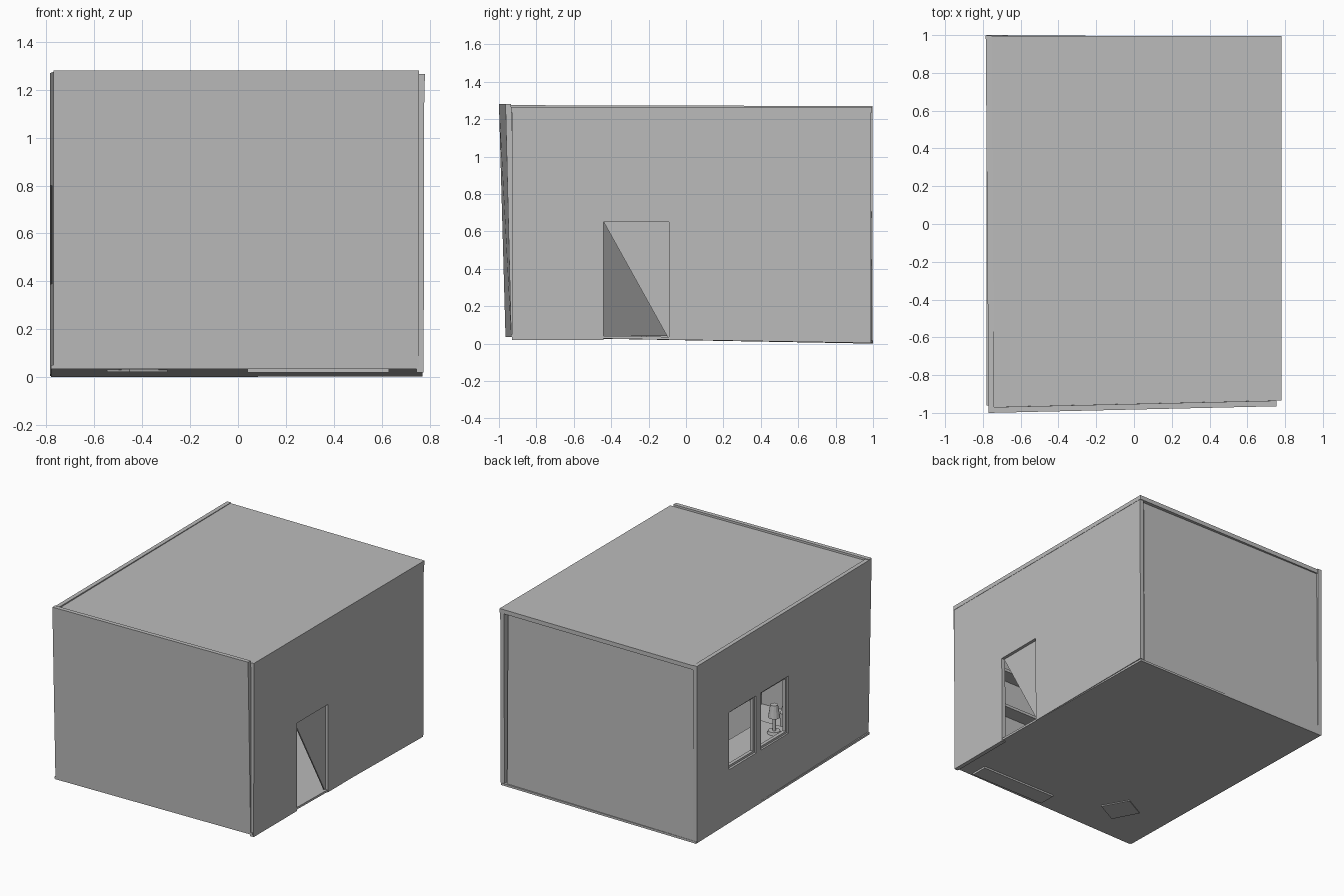
import bpy, bmesh, math
from mathutils import Vector, Matrix

if "Cube" in bpy.data.objects:
    bpy.data.objects.remove(bpy.data.objects["Cube"], do_unlink=True)


def material(name, value):
    m = bpy.data.materials.new(name)
    m.use_nodes = True
    colour = (value, value, value, 1)
    m.diffuse_color = colour
    m.node_tree.nodes["Principled BSDF"].inputs["Base Color"].default_value = colour
    return m


GREY = material("plaster grey", 0.5)


def finish(name, bm):
    bmesh.ops.recalc_face_normals(bm, faces=bm.faces)
    mesh = bpy.data.meshes.new(name)
    bm.to_mesh(mesh)
    bm.free()
    mesh.materials.append(GREY)
    ob = bpy.data.objects.new(name, mesh)
    bpy.context.collection.objects.link(ob)
    return ob


def slab(name, outline, inward):
    """Extrude a flat outline along the inward vector."""
    bm = bmesh.new()
    face = bm.faces.new([bm.verts.new(p) for p in outline])
    new = bmesh.ops.extrude_face_region(bm, geom=[face], use_keep_orig=True)["geom"]
    verts = [v for v in new if isinstance(v, bmesh.types.BMVert)]
    bmesh.ops.translate(bm, verts=verts, vec=Vector(inward))
    return finish(name, bm)


def box(name, xs, ys, zs, turn=0):
    lo, hi = Vector((xs[0], ys[0], zs[0])), Vector((xs[1], ys[1], zs[1]))
    bm = bmesh.new()
    mat = (Matrix.Translation((lo + hi) / 2) @ Matrix.Rotation(turn, 4, "Z")
           @ Matrix.Diagonal((*(hi - lo), 1)))
    bmesh.ops.create_cube(bm, size=1, matrix=mat)
    return finish(name, bm)


def cut(ob, xs, ys, zs):
    """Cut a box-shaped opening and discard the cutter."""
    cutter = box("cutter", xs, ys, zs)
    cutter.hide_render = True
    mod = ob.modifiers.new("opening", "BOOLEAN")
    mod.operation, mod.solver, mod.object = "DIFFERENCE", "EXACT", cutter
    bpy.context.view_layer.objects.active = ob
    bpy.ops.object.modifier_apply(modifier=mod.name)
    bpy.data.objects.remove(cutter, do_unlink=True)


# Shell: slightly crooked slabs
T = 0.03
slab("floor", [(-.78, -.96, .035), (.77, -.935, .035), (.77, .99, .003), (-.78, 1, 0)],
     (0, 0, .015))
slab("roof", [(-.755, -.97, 1.266), (.78, -.935, 1.266), (.78, .995, 1.266),
              (-.765, .995, 1.266)], (0, 0, -T))
slab("front_wall", [(-.77, -1, 1.28), (.755, -.965, 1.28), (.755, -.935, .035),
                    (-.77, -.965, .035)], (0, T, 0))
slab("back_wall", [(-.78, .985, 1.26), (.73, .97, 1.26), (.73, .98, .01),
                   (-.78, .998, .01)], (0, -T, 0))
left_wall = slab("left_wall", [(.778, -.93, 1.265), (.778, .99, 1.265),
                               (.775, .99, .02), (.775, -.93, .02)], (-T, 0, 0))
right_wall = slab("right_wall", [(-.77, -.99, 1.275), (-.785, .998, 1.27),
                                 (-.785, .998, .005), (-.77, -.96, .035)], (T, 0, 0))

# Doorway with a half-height diagonal door panel
D0, D1, DTOP = -.44, -.09, .65
cut(left_wall, (.7, .8), (D0, D1), (-.05, DTOP))
slab("door_panel", [(.755, D0, DTOP), (.755, D1, DTOP), (.755, D1, .02)], (-.01, 0, 0))

# Window with two panes and thin frames
W0, W1 = .39, .80
for i, (a, b) in enumerate(((-.05, .265), (.32, .63))):
    cut(right_wall, (-.85, -.7), (a, b), (W0, W1))
    f = .015
    for j, y in enumerate((a, b - f)):
        box(f"window_jamb_{i}_{j}", (-.765, -.74), (y, y + f), (W0, W1))
    for j, z in enumerate((W0, W1 - f)):
        box(f"window_rail_{i}_{j}", (-.765, -.74), (a, b), (z, z + f))

# Bookcase against the front wall
box("bookcase_back", (.04, .63), (-.91, -.895), (.02, .85))
for i, x in enumerate((.04, .61)):
    box(f"bookcase_side_{i}", (x, x + .02), (-.91, -.79), (.02, .85))
for i in range(4):
    z = .02 + i * .27
    box(f"bookcase_shelf_{i}", (.04, .63), (-.91, -.79), (z, z + .02))

# Turned stool
box("stool", (-.51, -.33), (-.74, -.54), (.022, .25), math.radians(28))

# Table under the window
box("table_top", (-.72, -.42), (-.25, .55), (.285, .31))
for i, x in enumerate((-.71, -.46)):
    for j, y in enumerate((-.24, .51)):
        box(f"table_leg_{i}_{j}", (x, x + .03), (y, y + .03), (.03, .29))

# Table lamp
bm = bmesh.new()
for r1, r2, z, h in ((.045, .04, .32, .02), (.012, .012, .38, .12), (.04, .025, .47, .09)):
    bmesh.ops.create_cone(bm, cap_ends=True, segments=12, radius1=r1, radius2=r2,
                          depth=h, matrix=Matrix.Translation((-.6, -.14, z)))
finish("table_lamp", bm)

# Leaning board inside the doorway
slab("leaning_board", [(-.3, -.48, .04), (-.3, -.06, .04), (.12, -.06, .72),
                       (.12, -.48, .72)], (-.02, 0, .01))
